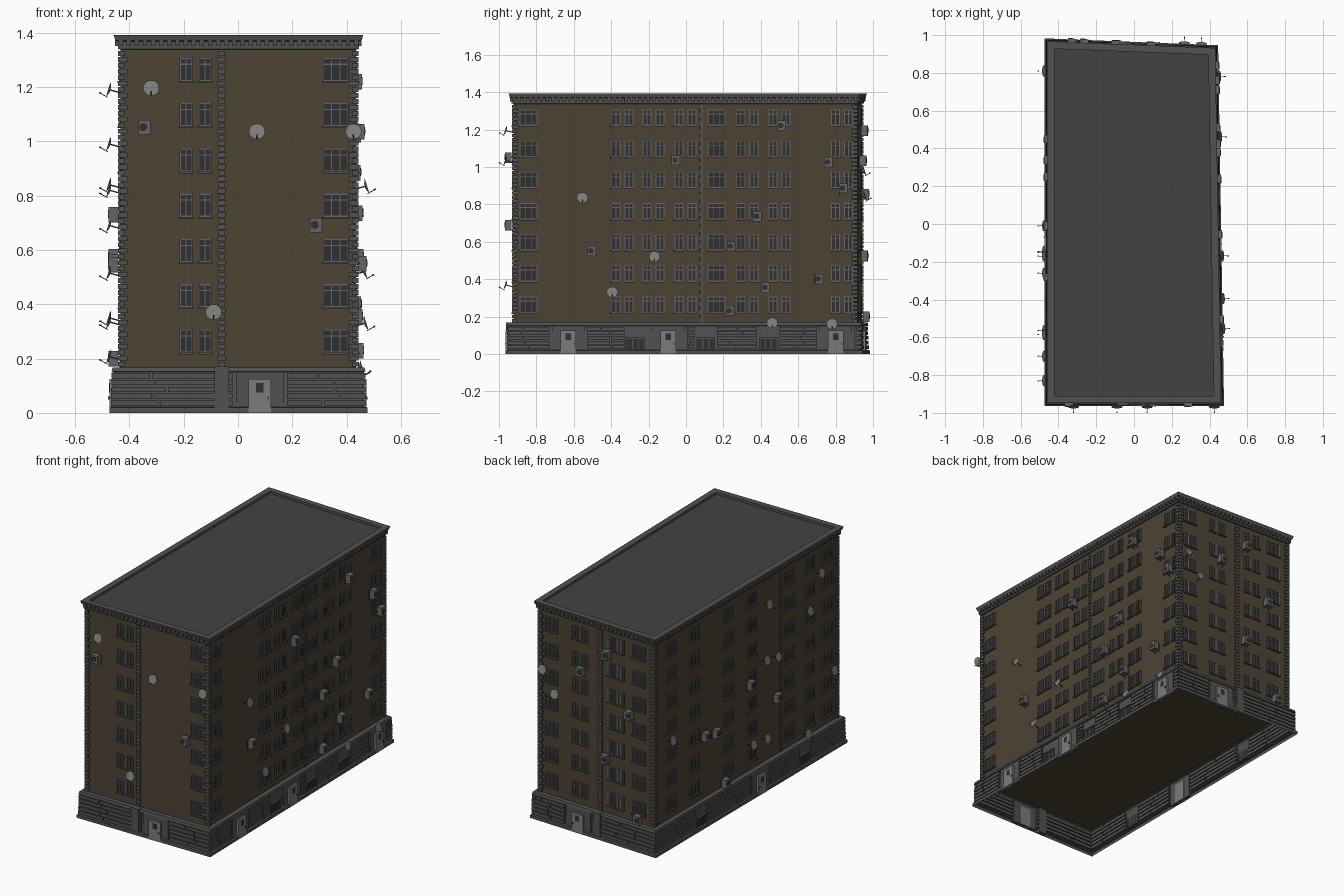
import bpy, bmesh, math, random
from mathutils import Vector, Matrix

if "Cube" in bpy.data.objects:
    bpy.data.objects.remove(bpy.data.objects["Cube"])
random.seed(4)

# Slightly skewed wall plan: front-left, front-right, back-right, back-left
PLAN = [Vector(p) for p in ((-.432, -.922), (.435, -.922), (.405, .907), (-.432, .94))]
SIDES = {'front': 0, 'right': 1, 'back': 2, 'left': 3}
UP = Vector((0, 0, 1))
COLORS = {'brick': (.075, .056, .034), 'stone': (.085, .083, .083), 'roof': (.055, .055, .055),
          'trim': (.13, .13, .13), 'glass': (.03, .03, .032), 'door': (.2, .2, .2), 'metal': (.2, .2, .2)}
MATS = {}
for n, c in COLORS.items():
    MATS[n] = bpy.data.materials.new(n)
    MATS[n].diffuse_color = (*c, 1)
PARTS = {}


def part(name, mat):
    return PARTS.setdefault(name, (bmesh.new(), mat))[0]


def normal(i):
    d = (PLAN[(i + 1) % 4] - PLAN[i]).normalized()
    return Vector((d.y, -d.x))


def offset(d):
    out = []
    for i in range(4):
        a, b = normal(i - 1 if i else 3), normal(i)
        out.append(PLAN[i] + (a + b) * d / (1 + a.dot(b)))
    return out


# Point on a side: c is world x (front/back) or y (left/right), d is distance outward
def at(side, c, z, d=0):
    i = SIDES[side]
    a, b = PLAN[i], PLAN[(i + 1) % 4]
    k = i % 2
    p = a + (b - a) * (c - a[k]) / (b[k] - a[k]) + normal(i) * d
    return Vector((p.x, p.y, z))


def box(bm, side, c0, c1, z0, z1, d0, d1):
    v = [bm.verts.new(at(side, c, z, d)) for d in (d0, d1) for z in (z0, z1) for c in (c0, c1)]
    for f in ((0, 1, 3, 2), (4, 5, 7, 6), (0, 1, 5, 4), (2, 3, 7, 6), (0, 2, 6, 4), (1, 3, 7, 5)):
        bm.faces.new([v[j] for j in f])


def loft(bm, profile, cap0=False, cap1=False):
    rings = [[bm.verts.new((p.x, p.y, z)) for p in offset(d)] for d, z in profile]
    for r, s in zip(rings, rings[1:]):
        for i in range(4):
            j = (i + 1) % 4
            bm.faces.new((r[i], r[j], s[j], s[i]))
    if cap0:
        bm.faces.new(rings[0])
    if cap1:
        bm.faces.new(rings[-1])


def rod(bm, p, q, r):
    m = Matrix.Translation((p + q) / 2) @ (q - p).to_track_quat('Z', 'Y').to_matrix().to_4x4()
    bmesh.ops.create_cone(bm, cap_ends=True, segments=6, radius1=r, radius2=r, depth=(q - p).length, matrix=m)


# Window with frame, mullions, transom and sill
def window(side, c, w, z, panes):
    c0, c1, h = c - w / 2, c + w / 2, .085
    box(part('window_glass', 'glass'), side, c0, c1, z, z + h, -.005, .002)
    fr = part('window_frames', 'trim')
    for k in range(panes + 1):
        x = c0 + (w - .004) * k / panes
        box(fr, side, x, x + .004, z, z + h, -.002, .006)
    for zz in (z, z + h * .7, z + h - .004):
        box(fr, side, c0, c1, zz, zz + .004, -.002, .0055)
    box(part('window_sills', 'stone'), side, c0 - .004, c1 + .004, z - .007, z, -.002, .012)


def dish(side, c, z):
    bm = part('satellite_dishes', 'metal')
    n2 = normal(SIDES[side])
    n = Vector((n2.x, n2.y, 0))
    ax = (n + UP * .3).normalized()
    p = at(side, c, z, .042)
    m = Matrix.Translation(p) @ ax.to_track_quat('Z', 'Y').to_matrix().to_4x4()
    bmesh.ops.create_cone(bm, cap_ends=True, segments=18, radius1=.009, radius2=.03, depth=.008, matrix=m)
    arms = part('dish_arms', 'stone')
    rod(arms, at(side, c, z - .012, -.002), p, .0025)
    low = p - UP * .028 + n * .006
    tip = p + n * .034 - UP * .012
    rod(arms, low, tip, .0015)
    rod(arms, tip - ax * .005, tip + ax * .003, .003)


def air_unit(side, c, z):
    box(part('air_conditioners', 'trim'), side, c - .022, c + .022, z - .02, z + .033, .01, .045)
    n2 = normal(SIDES[side])
    m = Matrix.Translation(at(side, c - .004, z + .007, .046)) @ \
        Vector((n2.x, n2.y, 0)).to_track_quat('Z', 'Y').to_matrix().to_4x4()
    bmesh.ops.create_cone(part('air_conditioner_fans', 'glass'), cap_ends=True, segments=12,
                          radius1=.015, radius2=.015, depth=.003, matrix=m)
    br = part('air_conditioner_brackets', 'stone')
    for s in (-.016, .016):
        box(br, side, c + s - .002, c + s + .002, z - .024, z - .02, -.002, .045)
        box(br, side, c + s - .002, c + s + .002, z - .033, z + .02, -.002, .004)


def door(side, c, w=.084):
    c0, c1 = c - w / 2, c + w / 2
    box(part('door_surrounds', 'stone'), side, c0 - .045, c1 + .045, 0, .15, .015, .03)
    box(part('doors', 'door'), side, c0, c1, 0, .125, .012, .042)
    box(part('door_windows', 'glass'), side, c - .014, c + .014, .075, .11, .04, .043)
    box(part('door_handles', 'roof'), side, c1 - .014, c1 - .007, .05, .06, .04, .047)


def basement_window(side, c):
    box(part('basement_glass', 'glass'), side, c - .045, c + .045, .025, .08, .015, .029)
    bm = part('basement_frames', 'stone')
    for k in range(4):
        x = c - .05 + k * .031
        box(bm, side, x, x + .007, .02, .085, .015, .034)
    box(bm, side, c - .05, c + .05, .08, .088, .015, .036)


# Main volume, open plinth, cornice and roof
loft(part('walls', 'brick'), [(0, .16), (0, 1.36)], True, True)
loft(part('plinth', 'stone'), [(.041, 0), (.041, .02), (.025, .022), (.021, .15), (.034, .152),
                               (.03, .168), (-.01, .168)])
loft(part('cornice', 'stone'), [(0, 1.338), (.01, 1.34), (.01, 1.368), (.02, 1.372), (.026, 1.392),
                                (-.012, 1.392), (-.012, 1.375)])
loft(part('roof', 'roof'), [(-.011, 1.37), (-.011, 1.377)], False, True)

# Window columns: (centre, is_triple)
COLS = {
    'front': [(-.156, 0), (.36, 1)],
    'right': [(-.842, 1), (-.34, 0), (-.174, 0), (-.003, 0), (.163, 1), (.328, 0), (.5, 0), (.834, 0)],
    'back': [(.32, 1), (.11, 0), (-.155, 0), (-.32, 1)],
    'left': [(.77, 1), (.53, 1), (.19, 1), (-.05, 1), (-.43, 1), (-.63, 1), (-.82, 1)]}
for side, cols in COLS.items():
    for c, triple in cols:
        for f in range(7):
            z = .222 + f * .1667
            if triple:
                window(side, c, .094, z, 3)
            else:
                for s in (-.035, .035):
                    window(side, c + s, .047, z, 2)

# Quoins at corners and intermediate strips, dentils under the cornice
EDGE = {'front': (-.432, .435), 'right': (-.922, .907), 'back': (-.432, .405), 'left': (-.922, .94)}
STRIP = {'front': -.06, 'right': .083, 'back': -.04, 'left': -.34}
for side, (a, b) in EDGE.items():
    q = part('quoins', 'stone')
    for k in range(53):
        z, w = .17 + k * .022, .026 if k % 2 else .016
        box(q, side, a - .009, a + w, z, z + .018, -.002, .009)
        box(q, side, b - w, b + .009, z, z + .018, -.002, .009)
        c, h = STRIP[side], (.016 if k % 2 else .012) * (.6 if side in ('right', 'left') else 1)
        box(part('wall_strips', 'brick' if side in ('right', 'left') else 'stone'),
            side, c - h, c + h, z, z + .018, -.002, .008)
    n = round((b - a) / .03)
    for k in range(n + 1):
        c = a + (b - a) * k / n
        box(part('dentils', 'stone'), side, c - .008, c + .008, 1.35, 1.372, .005, .02)

# Plinth openings and rusticated courses between them
DOORS = {'front': [.08], 'right': [-.63, -.095, .8], 'back': [.1], 'left': [-.1]}
VENTS = {'right': [-.27, .105, .44], 'left': [.5, -.55], 'front': [], 'back': []}
for side, (a, b) in EDGE.items():
    gaps = [(c - .1, c + .1) for c in DOORS[side]] + [(c - .06, c + .06) for c in VENTS[side]]
    for c in DOORS[side]:
        door(side, c)
    for c in VENTS[side]:
        basement_window(side, c)
    edges = [a - .034] + [e for g in sorted(gaps) for e in g] + [b + .034]
    for s, e in zip(edges[::2], edges[1::2]):
        for k in range(5):
            z, m = .027 + k * .025, s + (e - s) * random.uniform(.3, .7)
            for p, r in ((s, m - .003), (m + .003, e)):
                if r - p > .01:
                    box(part('plinth_courses', 'stone'), side, p, r, z, z + .019, .01, .036 - .001 * k)
    if side in ('front', 'back'):
        c = STRIP[side]
        box(part('plinth_piers', 'stone'), side, c - .027, c + .027, 0, .17, .01, .04)

# Satellite dishes and air conditioners: (position along side, height)
DISHES = {
    'front': [(-.32, 1.195), (.07, 1.035), (.425, 1.035), (-.09, .37)],
    'right': [(-.555, .835), (-.17, .52), (-.395, .33), (.46, .165), (.78, .16)],
    'back': [(.355, .98), (.265, .845)],
    'left': [(-.7, 1.19), (-.17, 1.19), (-.585, .99), (-.83, .515), (-.145, .84), (-.26, .82),
             (.81, .69), (-.01, .35), (-.15, .335), (-.565, .207)]}
UNITS = {
    'front': [(-.345, 1.045), (.287, .685)],
    'right': [(.51, 1.215), (-.055, 1.03), (.76, 1.02), (.84, .88), (.38, .73), (.24, .57),
              (-.505, .545), (.425, .35), (.71, .395), (.235, .225)],
    'back': [(-.1, 1.19), (.09, 1.03), (-.265, .85), (-.09, .52), (-.33, .195)],
    'left': [(-.01, .725), (.45, .57), (.34, .55), (.25, .195), (-.28, .54)]}
for table, fn in ((DISHES, dish), (UNITS, air_unit)):
    for side, spots in table.items():
        for c, z in spots:
            fn(side, c, z)

# Turn every collected part into an object
for name, (bm, mat) in PARTS.items():
    bmesh.ops.recalc_face_normals(bm, faces=bm.faces)
    me = bpy.data.meshes.new(name)
    bm.to_mesh(me)
    bm.free()
    me.materials.append(MATS[mat])
    bpy.context.collection.objects.link(bpy.data.objects.new(name, me))

for m in bpy.data.materials:
    if m.users and not m.is_grease_pencil:
        m.use_nodes = True
        m.node_tree.nodes["Principled BSDF"].inputs["Base Color"].default_value = m.diffuse_color
